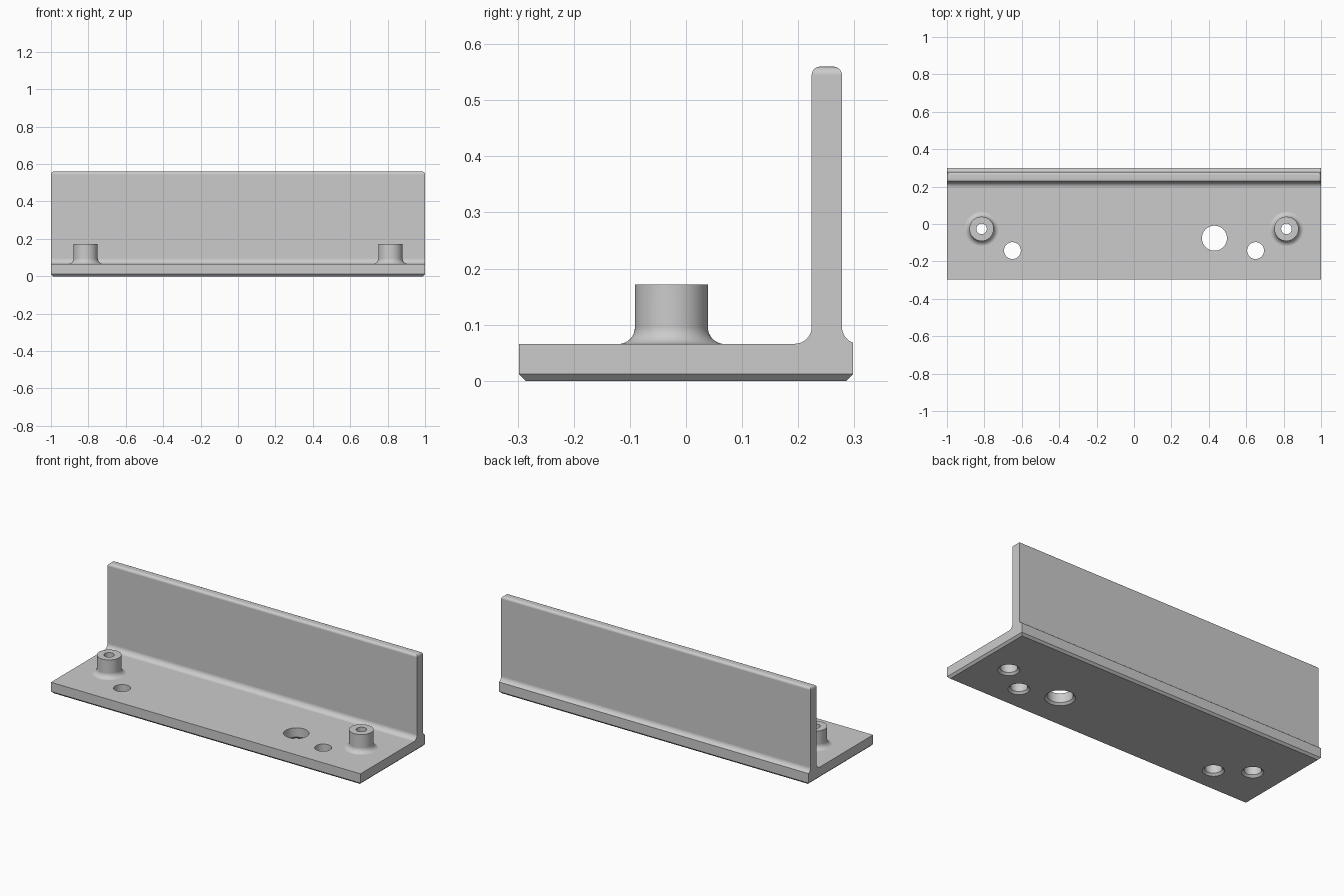
import bpy, bmesh, math

cube = bpy.data.objects.get("Cube")
if cube:
    bpy.data.objects.remove(cube, do_unlink=True)

# Main dimensions
HALF_X, HALF_Y = 1.0, 0.298
PLATE_TOP, WALL_TOP = 0.066, 0.56
WALL_FRONT, WALL_BACK = 0.224, 0.278
FILLET, CHAMFER = 0.03, 0.012
BOSS_X, BOSS_Y, BOSS_R, BOSS_TOP = 0.815, -0.026, 0.065, 0.172

grey = bpy.data.materials.new("plain grey")
grey.use_nodes = True
colour = (0.6, 0.6, 0.6, 1)
grey.diffuse_color = colour
grey.node_tree.nodes["Principled BSDF"].inputs["Base Color"].default_value = colour


def make_object(name, bm):
    bmesh.ops.recalc_face_normals(bm, faces=bm.faces)
    mesh = bpy.data.meshes.new(name)
    bm.to_mesh(mesh)
    bm.free()
    mesh.materials.append(grey)
    obj = bpy.data.objects.new(name, mesh)
    bpy.context.collection.objects.link(obj)
    return obj


def arc(cx, cz, r, start, end, steps=8):
    angles = [math.radians(start + (end - start) * i / steps) for i in range(steps + 1)]
    return [(cx + r * math.cos(a), cz + r * math.sin(a)) for a in angles]


def lathe(name, profile, x, y, sides=64):
    """Solid of revolution from (radius, z) points, closed at both ends."""
    bm = bmesh.new()
    rings = []
    for r, z in profile:
        rings.append([bm.verts.new((x + r * math.cos(math.tau * i / sides),
                                    y + r * math.sin(math.tau * i / sides), z))
                      for i in range(sides)])
    for low, high in zip(rings, rings[1:]):
        for i in range(sides):
            j = (i + 1) % sides
            bm.faces.new((low[i], low[j], high[j], high[i]))
    bm.faces.new(rings[0])
    bm.faces.new(rings[-1])
    return make_object(name, bm)


def combine(target, tool, operation):
    mod = target.modifiers.new(tool.name, 'BOOLEAN')
    mod.operation, mod.solver, mod.object = operation, 'EXACT', tool
    bpy.context.view_layer.objects.active = target
    bpy.ops.object.modifier_apply(modifier=mod.name)
    bpy.data.objects.remove(tool, do_unlink=True)


# Bracket section: plate and upright wall joined by fillets
back_fillet = arc(WALL_BACK + FILLET, PLATE_TOP + FILLET, FILLET, 180, 251)
section = [(-HALF_Y, 0), (HALF_Y, 0), (HALF_Y, back_fillet[-1][1])]
section += back_fillet[::-1]
section += [(WALL_BACK, WALL_TOP), (WALL_FRONT, WALL_TOP)]
section += arc(WALL_FRONT - FILLET, PLATE_TOP + FILLET, FILLET, 0, -90)
section += [(-HALF_Y, PLATE_TOP)]

bm = bmesh.new()
face = bm.faces.new([bm.verts.new((-HALF_X, y, z)) for y, z in section])
extruded = bmesh.ops.extrude_face_region(bm, geom=[face])["geom"]
bmesh.ops.translate(bm, vec=(2 * HALF_X, 0, 0),
                    verts=[v for v in extruded if isinstance(v, bmesh.types.BMVert)])
bmesh.ops.remove_doubles(bm, verts=bm.verts, dist=0.0001)
bmesh.ops.recalc_face_normals(bm, faces=bm.faces)

# Chamfered underside and rounded wall top
for level, size, steps in ((0, CHAMFER, 1), (WALL_TOP, 0.015, 5)):
    rim = [e for e in bm.edges if all(abs(v.co.z - level) < 0.0001 for v in e.verts)]
    bmesh.ops.bevel(bm, geom=rim, offset=size, offset_type='OFFSET',
                    segments=steps, profile=0.5, affect='EDGES')
bracket = make_object("angle_bracket", bm)

# Bosses with flared feet
for side in (-1, 1):
    flare = arc(BOSS_R + FILLET, PLATE_TOP + FILLET - 0.0004, FILLET, 270, 180)
    profile = [(BOSS_R + FILLET, 0.03)] + flare + [(BOSS_R, BOSS_TOP)]
    combine(bracket, lathe("boss", profile, side * BOSS_X, BOSS_Y), 'UNION')


# Holes, each chamfered where it meets the underside
def drill(x, y, radius, upper=None):
    profile = [(radius + 2 * CHAMFER, -CHAMFER), (radius, CHAMFER)]
    if upper:
        profile += [(radius, 0.1), (upper, 0.1), (upper, 0.3)]
    else:
        profile += [(radius, 0.15)]
    combine(bracket, lathe("hole_cutter", profile, x, y), 'DIFFERENCE')


for side in (-1, 1):
    drill(side * BOSS_X, BOSS_Y, 0.045, upper=0.028)
    drill(side * 0.65, -0.142, 0.045)
drill(0.43, -0.076, 0.067)

# Smooth fillets beside flat faces
bpy.ops.object.select_all(action='DESELECT')
bracket.select_set(True)
bpy.context.view_layer.objects.active = bracket
bpy.ops.object.shade_smooth_by_angle(angle=math.radians(30))
weighted = bracket.modifiers.new("flat_normals", 'WEIGHTED_NORMAL')
weighted.keep_sharp = True
